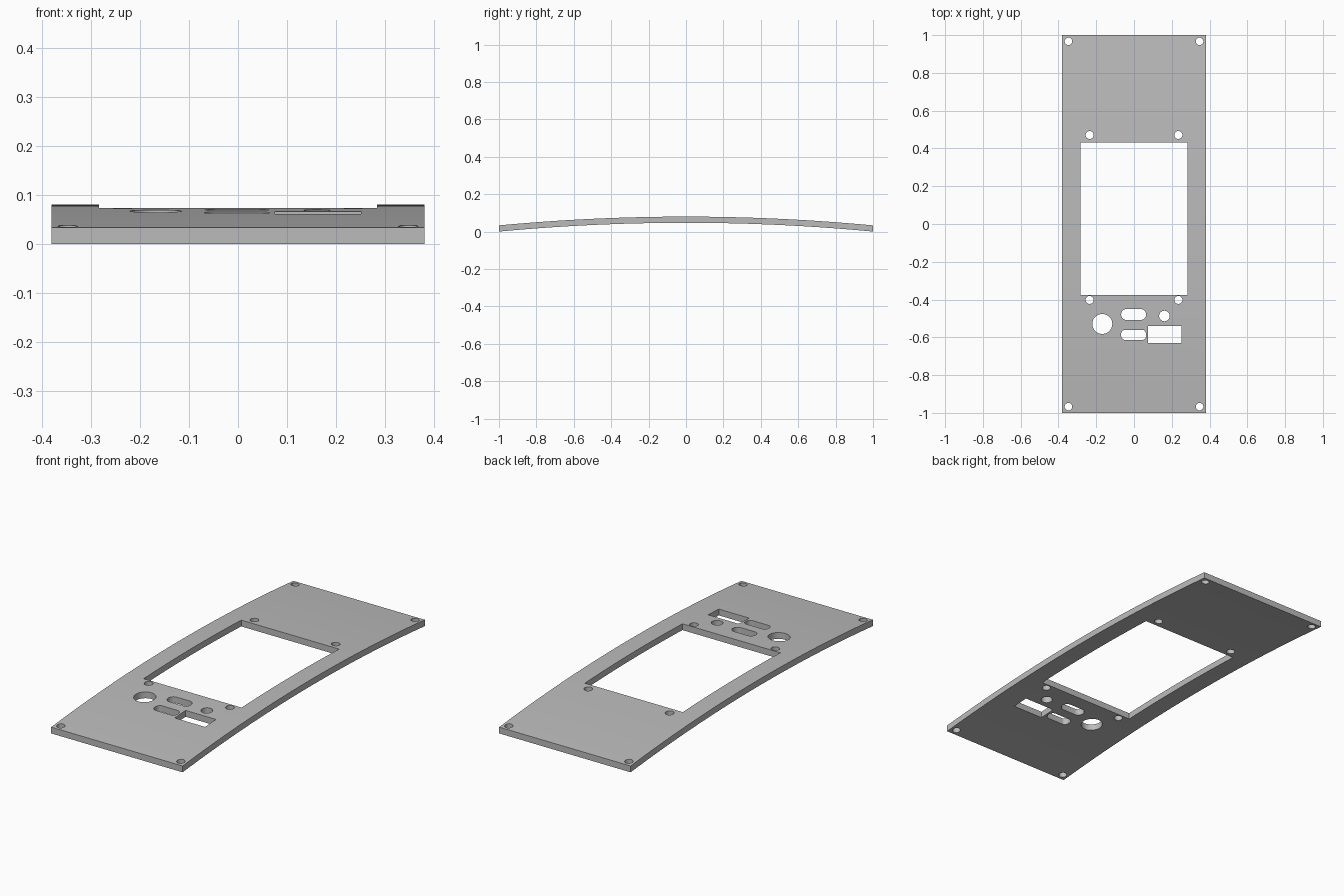
import bpy
import bmesh
import math

if "Cube" in bpy.data.objects:
    bpy.data.objects.remove(bpy.data.objects["Cube"], do_unlink=True)

HALF_WIDTH, THICK, RISE, STRIPS = 0.38, 0.033, 0.047, 32
RADIUS = (1 + RISE ** 2) / (2 * RISE)

grey = bpy.data.materials.new("panel grey")
grey.use_nodes = True
colour = (0.5, 0.5, 0.5, 1)
grey.diffuse_color = colour
grey.node_tree.nodes["Principled BSDF"].inputs["Base Color"].default_value = colour


def prism(bm, outline, to_3d, start, end):
    """Extrude a closed 2D outline between two depths."""
    rings = [[bm.verts.new(to_3d(a, b, d)) for a, b in outline] for d in (start, end)]
    bm.faces.new(rings[0])
    bm.faces.new(rings[1])
    n = len(outline)
    for i in range(n):
        j = (i + 1) % n
        bm.faces.new((rings[0][i], rings[0][j], rings[1][j], rings[1][i]))


def finish(bm, name):
    bmesh.ops.recalc_face_normals(bm, faces=bm.faces)
    mesh = bpy.data.meshes.new(name)
    bm.to_mesh(mesh)
    bm.free()
    obj = bpy.data.objects.new(name, mesh)
    bpy.context.collection.objects.link(obj)
    mesh.materials.append(grey)
    return obj


def rounded(x, y, half_x, half_y, r, steps=10):
    """Rounded rectangle outline; equal halves and radius give a circle."""
    points = []
    for k, (sx, sy) in enumerate(((1, 1), (-1, 1), (-1, -1), (1, -1))):
        for i in range(steps + 1):
            a = math.pi / 2 * (k + i / steps)
            p = (x + sx * (half_x - r) + r * math.cos(a),
                 y + sy * (half_y - r) + r * math.sin(a))
            if not points or math.dist(p, points[-1]) > 1e-5:
                points.append(p)
    if math.dist(points[0], points[-1]) < 1e-5:
        points.pop()
    return points


def circle(x, y, r):
    return rounded(x, y, r, r, r)


# Gently arched plate
def arc_height(y):
    return math.sqrt(RADIUS ** 2 - y * y) - RADIUS + RISE


ys = [-1 + 2 * i / STRIPS for i in range(STRIPS + 1)]
bm = bmesh.new()
for level in (0, THICK):
    for y in ys:
        for x in (-HALF_WIDTH, HALF_WIDTH):
            bm.verts.new((x, y, arc_height(y) + level))
bm.verts.ensure_lookup_table()
v, top = bm.verts, 2 * len(ys)
for i in range(STRIPS):
    a = 2 * i
    b = a + top
    bm.faces.new((v[a], v[a + 2], v[a + 3], v[a + 1]))
    bm.faces.new((v[b], v[b + 1], v[b + 3], v[b + 2]))
    for s in (0, 1):
        bm.faces.new((v[a + s], v[a + s + 2], v[b + s + 2], v[b + s]))
for a in (0, top - 2):
    bm.faces.new((v[a], v[a + 1], v[a + 1 + top], v[a + top]))
panel = finish(bm, "curved_panel")

# Openings: corner screws, window and its screws, round ports, slots, socket
openings = [rounded(0, 0.028, 0.283, 0.403, 0),
            rounded(0.163, -0.585, 0.088, 0.045, 0),
            rounded(-0.002, -0.479, 0.066, 0.029, 0.029),
            rounded(-0.002, -0.587, 0.066, 0.027, 0.022),
            circle(-0.168, -0.529, 0.053),
            circle(0.161, -0.487, 0.028)]
for side in (-1, 1):
    openings += [circle(side * 0.347, y, 0.02) for y in (-0.967, 0.967)]
    openings += [circle(side * 0.235, y, 0.021) for y in (-0.402, 0.471)]
bm = bmesh.new()
for outline in openings:
    prism(bm, outline, lambda a, b, d: (a, b, d), -0.1, 0.2)
cutter = finish(bm, "opening_cutter")
cutter.hide_render = True

# Cut the openings, then drop the cutter
mod = panel.modifiers.new("openings", "BOOLEAN")
mod.operation = "DIFFERENCE"
mod.solver = "EXACT"
mod.object = cutter
bpy.ops.object.select_all(action="DESELECT")
bpy.context.view_layer.objects.active = panel
panel.select_set(True)
bpy.ops.object.modifier_apply(modifier=mod.name)
bpy.data.objects.remove(cutter, do_unlink=True)
bpy.ops.object.shade_smooth_by_angle(angle=math.radians(30))
